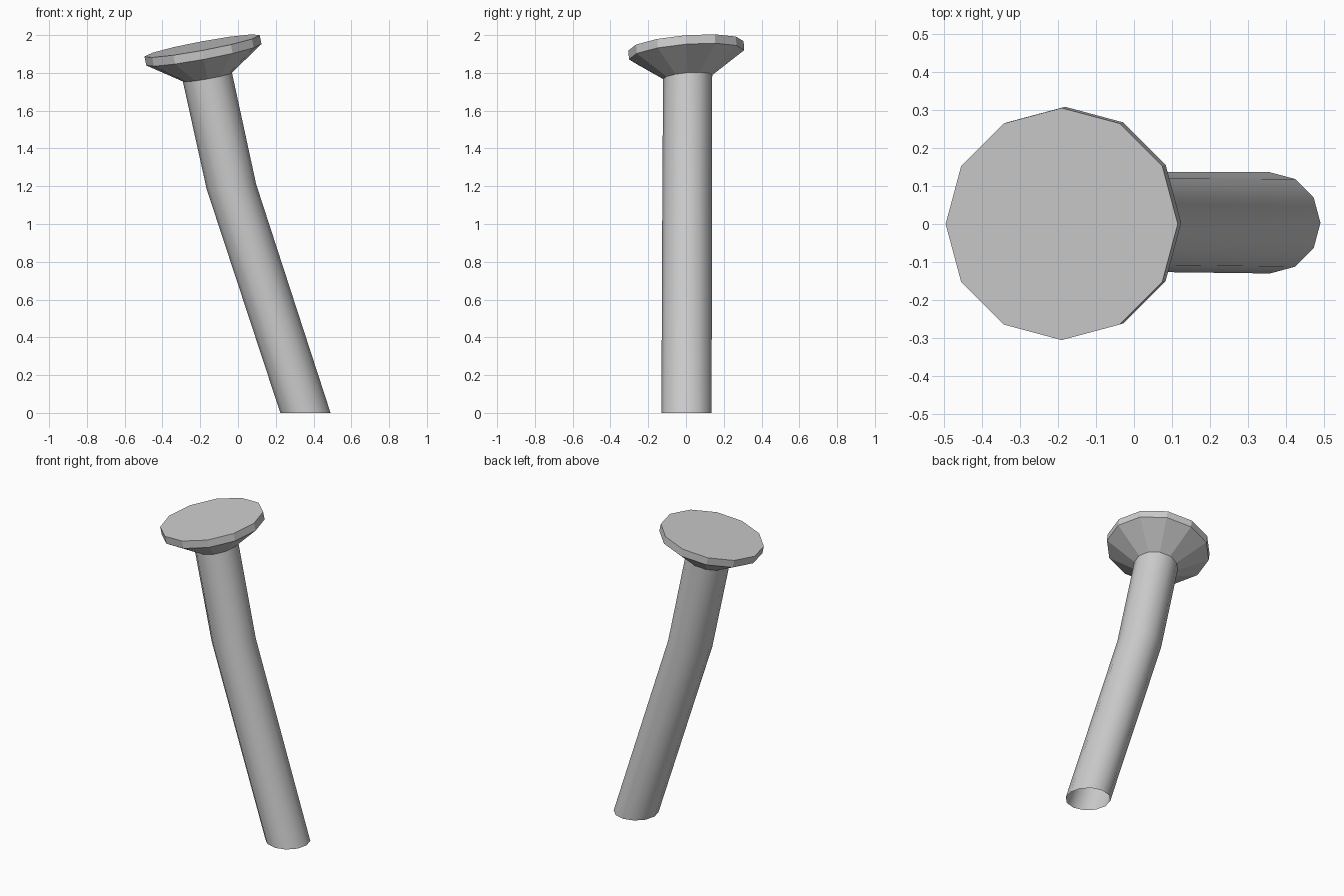
import bpy, bmesh, math
from mathutils import Vector

cube = bpy.data.objects.get("Cube")
if cube:
    bpy.data.objects.remove(cube, do_unlink=True)

SIDES = 12

steel = bpy.data.materials.new("plain steel grey")
steel.use_nodes = True
GREY = (0.6, 0.6, 0.6, 1.0)
steel.diffuse_color = GREY
steel.node_tree.nodes["Principled BSDF"].inputs["Base Color"].default_value = GREY


def ring(bm, centre, radius, slope_x, slope_y):
    """A twelve-sided loop lying on a tilted plane."""
    verts = []
    for i in range(SIDES):
        a = math.tau * i / SIDES
        x, y = radius * math.cos(a), radius * math.sin(a)
        verts.append(bm.verts.new(Vector(centre) + Vector((x, y, slope_x * x + slope_y * y))))
    return verts


def loft(name, sections, cap_top, smooth):
    """Bridge a stack of rings into one object."""
    bm = bmesh.new()
    rings = [ring(bm, *s) for s in sections]
    for low, high in zip(rings, rings[1:]):
        for i in range(SIDES):
            j = (i + 1) % SIDES
            bm.faces.new((low[i], low[j], high[j], high[i]))
    if cap_top:
        bm.faces.new(rings[-1])
    for f in bm.faces:
        f.smooth = smooth
    mesh = bpy.data.meshes.new(name)
    bm.to_mesh(mesh)
    bm.free()
    mesh.materials.append(steel)
    obj = bpy.data.objects.new(name, mesh)
    bpy.context.collection.objects.link(obj)
    return obj


# Bent shaft, open at the bottom
neck = ((-0.162, 0.009, 1.778), 0.13, 0.18, 0.08)
loft("shaft", [
    ((0.357, 0.003, 0), 0.133, 0, 0),
    ((-0.035, 0.006, 1.198), 0.131, 0.1, 0.04),
    neck,
], cap_top=False, smooth=True)

# Flared head with a thin rim and a flat top
loft("head", [
    neck,
    ((-0.181, 0.003, 1.896), 0.305, 0.185, 0.08),
    ((-0.19, 0, 1.943), 0.305, 0.185, 0.08),
], cap_top=True, smooth=False)
